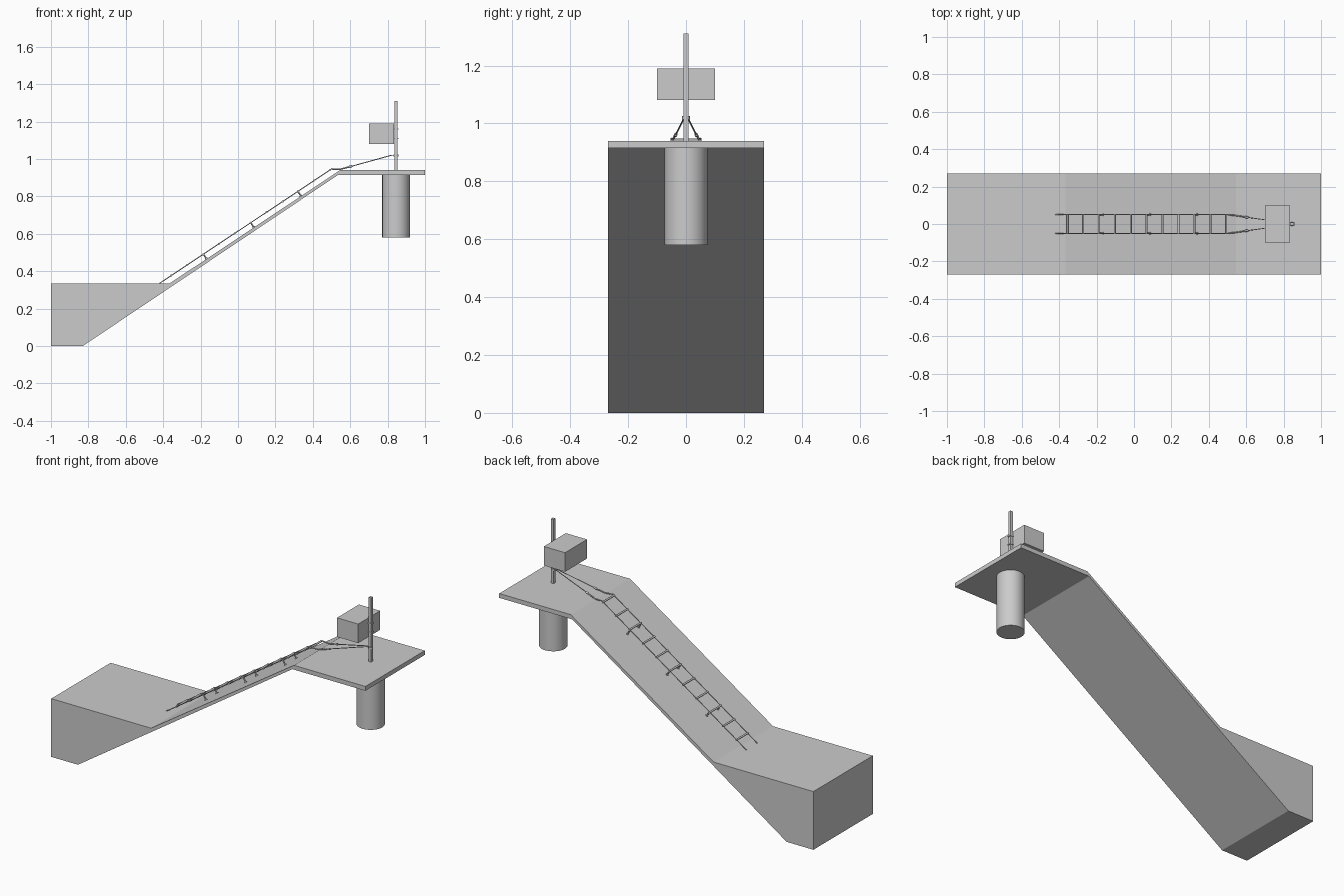
import bpy
import bmesh
from mathutils import Vector

cube = bpy.data.objects.get("Cube")
if cube:
    bpy.data.objects.remove(cube, do_unlink=True)

grey = bpy.data.materials.new("light grey")
grey.use_nodes = True
grey.diffuse_color = (0.6, 0.6, 0.6, 1)
grey.node_tree.nodes["Principled BSDF"].inputs["Base Color"].default_value = (0.6, 0.6, 0.6, 1)


def finish(name, bm, smooth=False):
    bmesh.ops.recalc_face_normals(bm, faces=bm.faces)
    for f in bm.faces:
        f.smooth = smooth and len(f.verts) == 4
    mesh = bpy.data.meshes.new(name)
    bm.to_mesh(mesh)
    bm.free()
    mesh.materials.append(grey)
    ob = bpy.data.objects.new(name, mesh)
    bpy.context.scene.collection.objects.link(ob)
    return ob


def box(name, low, high):
    low, high = Vector(low), Vector(high)
    bm = bmesh.new()
    bmesh.ops.create_cube(bm, size=1)
    bmesh.ops.scale(bm, vec=high - low, verts=bm.verts)
    bmesh.ops.translate(bm, vec=(low + high) / 2, verts=bm.verts)
    return finish(name, bm)


def rod(name, a, b, radius, sides=8):
    a, b = Vector(a), Vector(b)
    bm = bmesh.new()
    bmesh.ops.create_cone(bm, cap_ends=True, segments=sides, radius1=radius,
                          radius2=radius, depth=(b - a).length)
    bm.transform((b - a).to_track_quat('Z', 'Y').to_matrix().to_4x4())
    bmesh.ops.translate(bm, vec=(a + b) / 2, verts=bm.verts)
    return finish(name, bm, smooth=True)


# Lower block, sloping slab and upper platform as one extruded profile
profile = [(-1, 0), (-0.83, 0), (0.535, 0.915), (1, 0.915), (1, 0.94),
           (0.545, 0.94), (-0.365, 0.335), (-1, 0.335)]
bm = bmesh.new()
side = bm.faces.new([bm.verts.new((x, -0.27, z)) for x, z in profile])
grown = bmesh.ops.extrude_face_region(bm, geom=[side])["geom"]
bmesh.ops.translate(bm, vec=(0, 0.54, 0),
                    verts=[v for v in grown if isinstance(v, bmesh.types.BMVert)])
finish("ramp_and_platform", bm)

# Support pillar, post and box with its brackets
rod("support_pillar", (0.845, 0, 0.58), (0.845, 0, 0.915), 0.074, 48)
box("post", (0.837, -0.008, 0.94), (0.853, 0.008, 1.31))
box("equipment_box", (0.7, -0.1, 1.08), (0.835, 0.1, 1.19))
for z in (1.11, 1.16):
    box("box_bracket", (0.833, -0.011, z - 0.003), (0.857, 0.011, z + 0.003))
rod("post_ring", (0.845, 0, 1.013), (0.845, 0, 1.025), 0.013, 12)

# Rope ladder lying just above the slope
SLOPE = 0.665


def on_ladder(x, y, lift=0):
    return Vector((x - lift * 0.55, y, 0.335 + (x + 0.42) * SLOPE + lift * 0.83))


for s in (-1, 1):
    y = s * 0.05
    rod("ladder_rope", on_ladder(-0.42, y), on_ladder(0.5, y), 0.0025, 6)
    # Tethers running from the ladder head to the post
    path = [on_ladder(0.5, y), (0.545, s * 0.045, 0.945),
            (0.61, s * 0.035, 0.962), (0.82, s * 0.006, 1.02), (0.84, 0, 1.02)]
    for i, (a, b) in enumerate(zip(path, path[1:])):
        rod("tether", a, b, 0.004 if i < 2 else 0.0025, 6)
    rod("tether_clamp", (0.595, s * 0.037, 0.958), (0.61, s * 0.035, 0.962), 0.006)
    # Stand-off pegs holding the ladder clear of the slope
    for x in (-0.185, 0.068, 0.32):
        rod("standoff", on_ladder(x, y, 0.004), on_ladder(x, y, -0.03), 0.004)
        rod("standoff_foot", on_ladder(x, y, -0.026), on_ladder(x, y, -0.031), 0.008)

for i in range(11):
    x = -0.357 + i * 0.085
    rod("rung", on_ladder(x, -0.054), on_ladder(x, 0.054), 0.0055)
